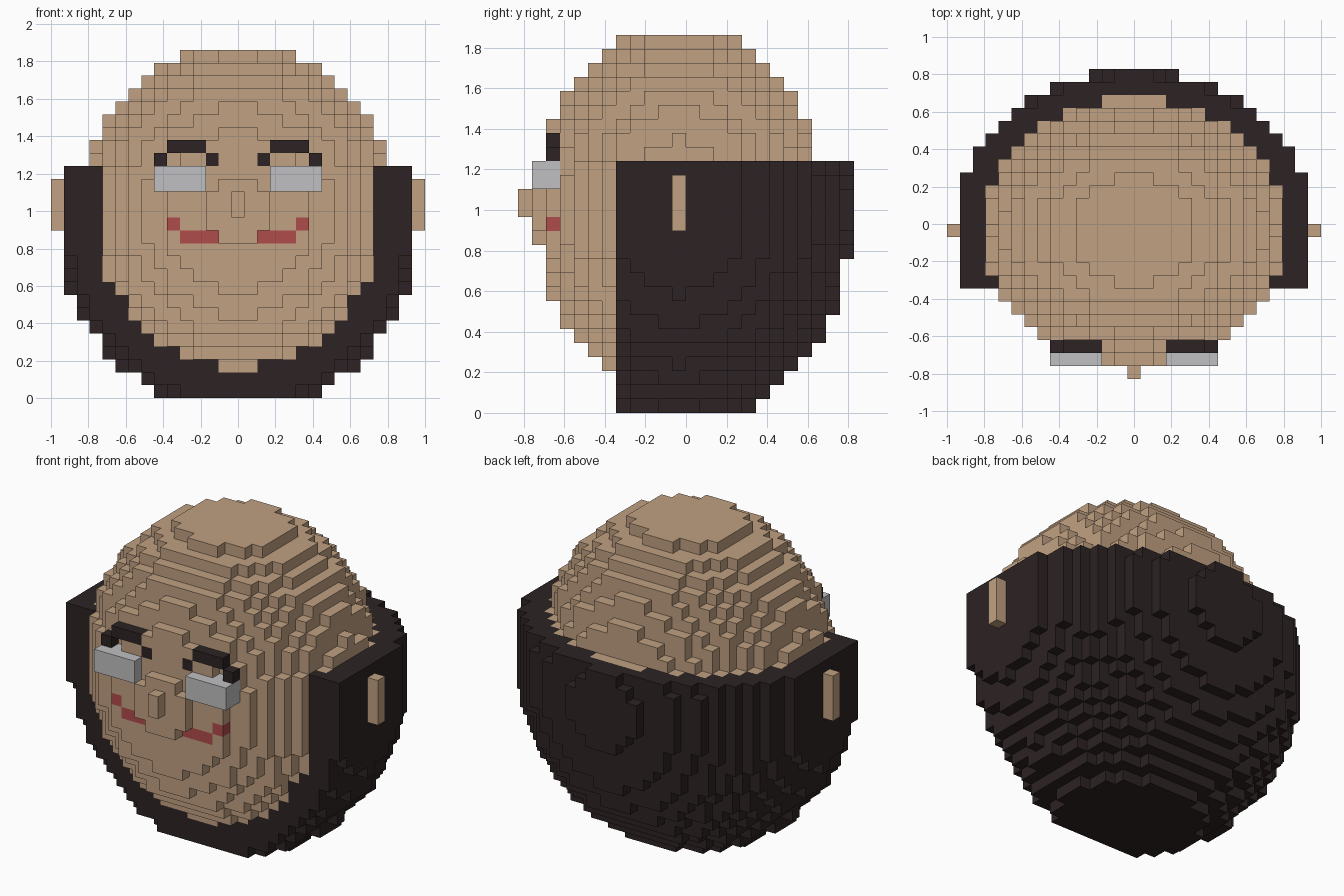
import bpy
import bmesh

if "Cube" in bpy.data.objects:
    bpy.data.objects.remove(bpy.data.objects["Cube"], do_unlink=True)

V = 2 / 29            # edge of one block
MID_Y, MID_Z = 11, 14  # centre block of the head


def make_material(name, rgb):
    lin = [((c / 255 + 0.055) / 1.055) ** 2.4 for c in rgb]
    mat = bpy.data.materials.new(name)
    mat.use_nodes = True
    mat.diffuse_color = (*lin, 1)
    bsdf = mat.node_tree.nodes["Principled BSDF"]
    bsdf.inputs["Base Color"].default_value = (*lin, 1)
    bsdf.inputs["Roughness"].default_value = 0.9
    return mat


skin = make_material("skin", (192, 161, 130))
dark = make_material("dark_hair", (45, 35, 35))
pale = make_material("pale_grey", (192, 192, 194))
red = make_material("red_lip", (176, 76, 76))

cells = {}  # block position -> part name


def inside(x, y, z, a, b, c):
    return (x / a) ** 2 + (y / b) ** 2 + (z / c) ** 2 < 1


def fill(part, xs, ys, zs):
    """Fill a box of blocks with one part."""
    for x in xs:
        for y in ys:
            for z in zs:
                cells[x, y, z] = part


def pair(part, xs, ys, zs):
    """Fill a box of blocks on both sides of the face."""
    for side, sign in (("left", 1), ("right", -1)):
        fill(f"{side}_{part}", [sign * x for x in xs], ys, zs)


# Hair and beard shell, then the head inside it
for x in range(-13, 14):
    for y in range(24):
        for z in range(27):
            dy, dz = y - MID_Y, z - MID_Z
            if y >= 7 and z < 18 and inside(x, dy, dz, 14.1, 12.35, 15.7):
                cells[x, y, z] = "hair_and_beard"
            # the rim layer keeps the full width of the head behind the face
            hz = 0 if z == 17 and dy > 0 else dz
            if inside(x, dy, hz, 11.94, 10.25, 13.2):
                cells[x, y, z] = "head"

# Face details
pair("eye", range(3, 7), (1, 2), (16, 17))
pair("eyebrow", range(3, 6), (2,), (19,))
pair("eyebrow", (2, 6), (2,), (18,))
pair("lip", range(2, 5), (2,), (12,))
pair("lip", (5,), (2,), (13,))
pair("ear", (14,), (11,), range(13, 17))
fill("nose", (0,), (0,), (14, 15))

COLOURS = {"head": skin, "nose": skin, "ear": skin, "hair_and_beard": dark,
           "eyebrow": dark, "eye": pale, "lip": red}


def build(part):
    """Make the outer faces of all blocks of one part."""
    bm = bmesh.new()
    verts = {}

    def corner(p):
        if p not in verts:
            verts[p] = bm.verts.new(((p[0] - 0.5) * V, (p[1] - 12) * V, p[2] * V))
        return verts[p]

    for cell in [c for c, name in cells.items() if name == part]:
        for axis in range(3):
            u, w = (axis + 1) % 3, (axis + 2) % 3
            for step in (0, 1):
                near = list(cell)
                near[axis] += 2 * step - 1
                if tuple(near) in cells:
                    continue
                loop = []
                for du, dw in ((0, 0), (1, 0), (1, 1), (0, 1)):
                    p = list(cell)
                    p[axis] += step
                    p[u] += du
                    p[w] += dw
                    loop.append(corner(tuple(p)))
                bm.faces.new(loop if step else loop[::-1])
    mesh = bpy.data.meshes.new(part)
    bm.to_mesh(mesh)
    bm.free()
    mesh.materials.append(COLOURS[part.removeprefix("left_").removeprefix("right_")])
    bpy.context.collection.objects.link(bpy.data.objects.new(part, mesh))


for part in sorted(set(cells.values())):
    build(part)
